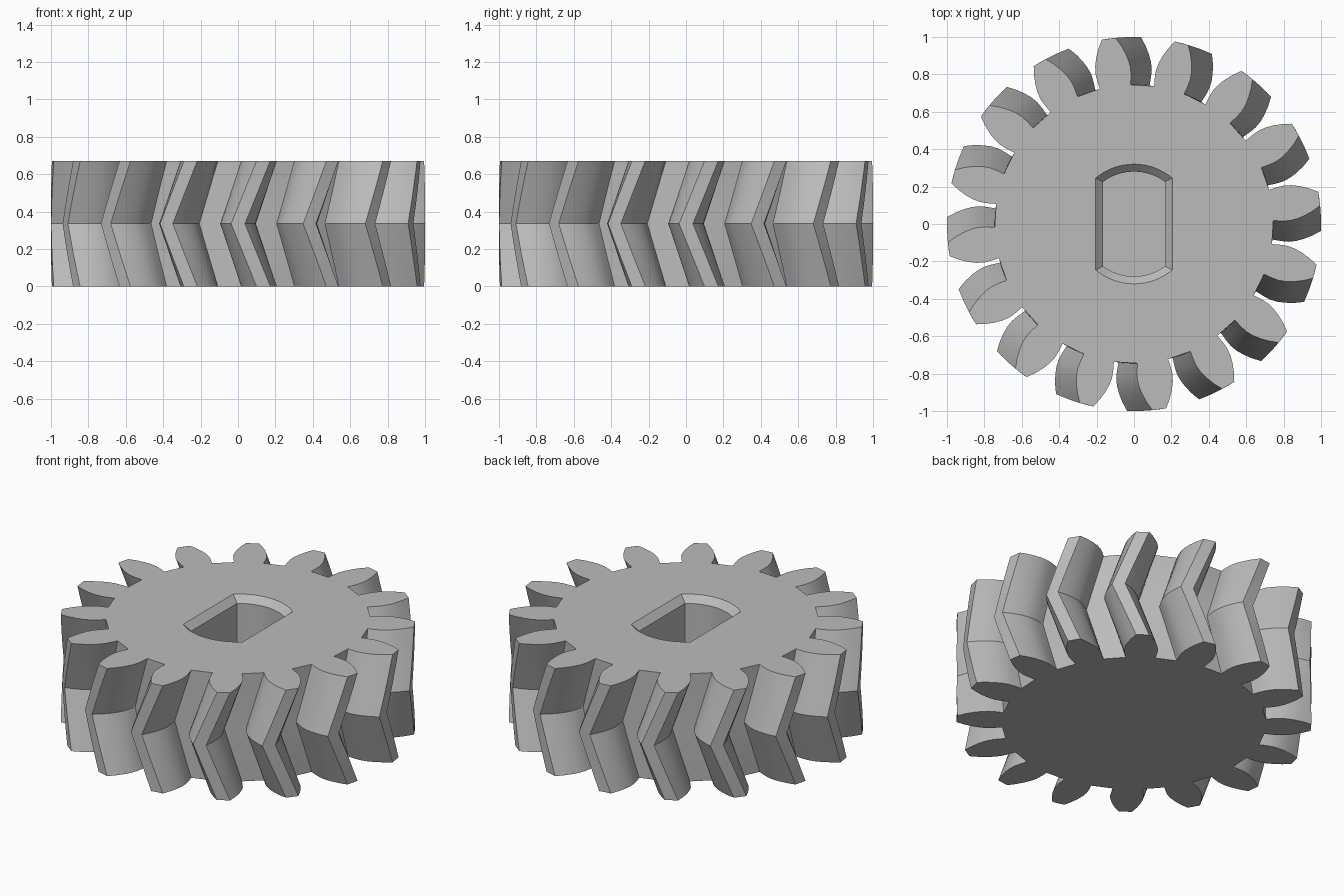
import bpy, bmesh, math

cube = bpy.data.objects.get("Cube")
if cube:
    bpy.data.objects.remove(cube, do_unlink=True)

TEETH = 16
HEIGHT = 0.67
TWIST = math.radians(7.8)
STEPS = 8                      # height slices, an even number
# tooth flank from root to tip: radius, half width
FLANK = [(0.745, 0.083), (0.79, 0.091), (0.83, 0.095), (0.87, 0.091),
         (0.91, 0.08), (0.955, 0.062), (1.0, 0.037)]

grey = bpy.data.materials.new("light grey")
grey.use_nodes = True
grey.diffuse_color = (0.5, 0.5, 0.5, 1)
grey.node_tree.nodes["Principled BSDF"].inputs["Base Color"].default_value = grey.diffuse_color


def gear_outline():
    """Radius and angle of each outline point, counter-clockwise."""
    pts = []
    for i in range(TEETH):
        mid = i * math.tau / TEETH
        pts += [(r, mid - math.asin(w / r)) for r, w in FLANK]
        pts += [(r, mid + math.asin(w / r)) for r, w in reversed(FLANK)]
    return pts


def bore_outline(radius, half_width, n=16):
    """Circle with two flat sides."""
    a = math.acos(half_width / radius)
    arc = [a + (math.pi - 2 * a) * k / n for k in range(n + 1)]
    return [(radius * math.cos(t + turn), radius * math.sin(t + turn))
            for turn in (0, math.pi) for t in arc]


def add_ring(bm, pts, z):
    return [bm.verts.new((x, y, z)) for x, y in pts]


def bridge(bm, low, high):
    n = len(low)
    for i in range(n):
        j = (i + 1) % n
        bm.faces.new((low[i], low[j], high[j], high[i]))


def loop_edges(bm, ring):
    return [bm.edges.get((ring[i - 1], ring[i])) for i in range(len(ring))]


bm = bmesh.new()

# herringbone teeth: the outline turns one way, then back
outline = gear_outline()
rings = []
for s in range(STEPS + 1):
    t = s / STEPS
    turn = TWIST * abs(2 * t - 1)
    pts = [(r * math.cos(a + turn), r * math.sin(a + turn)) for r, a in outline]
    rings.append(add_ring(bm, pts, t * HEIGHT))
for low, high in zip(rings, rings[1:]):
    bridge(bm, low, high)
bm.faces.new(list(reversed(rings[0])))

# blind bore with two flats and a chamfered rim
rim = add_ring(bm, bore_outline(0.32, 0.205), HEIGHT)
wall = add_ring(bm, bore_outline(0.28, 0.165), HEIGHT - 0.04)
floor = add_ring(bm, bore_outline(0.28, 0.165), 0.1)
bridge(bm, rim, wall)
bridge(bm, wall, floor)
bm.faces.new(floor)

# top face around the bore
bmesh.ops.triangle_fill(bm, use_beauty=True, normal=(0, 0, 1),
                        edges=loop_edges(bm, rings[-1]) + loop_edges(bm, rim))
bmesh.ops.recalc_face_normals(bm, faces=bm.faces[:])

mesh = bpy.data.meshes.new("herringbone_gear")
bm.to_mesh(mesh)
bm.free()
mesh.materials.append(grey)
gear = bpy.data.objects.new("herringbone_gear", mesh)
bpy.context.collection.objects.link(gear)

bpy.ops.object.select_all(action='DESELECT')
gear.select_set(True)
bpy.context.view_layer.objects.active = gear
bpy.ops.object.shade_smooth_by_angle(angle=math.radians(25))
